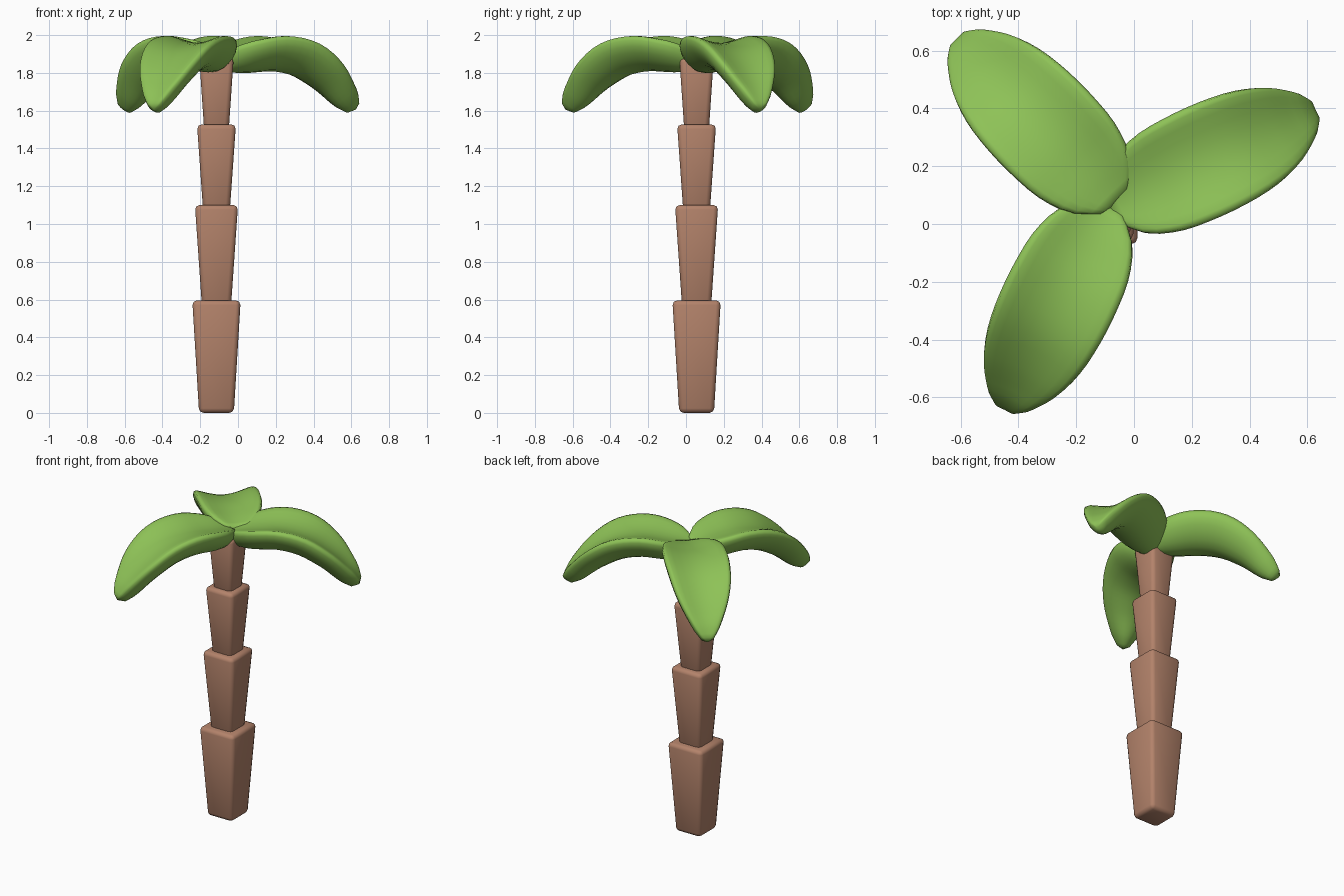
import bpy, bmesh, math
from mathutils import Vector

if "Cube" in bpy.data.objects:
    bpy.data.objects.remove(bpy.data.objects["Cube"])


def material(name, rgb):
    m = bpy.data.materials.new(name)
    m.diffuse_color = (*rgb, 1)
    m.use_nodes = True
    m.node_tree.nodes["Principled BSDF"].inputs["Base Color"].default_value = m.diffuse_color
    return m


BARK = material("brown bark", (0.45, 0.225, 0.145))
LEAF = material("leaf green", (0.27, 0.54, 0.095))
CX, CY = -0.114, 0.056


def make_object(name, bm, mat):
    bmesh.ops.recalc_face_normals(bm, faces=bm.faces)
    me = bpy.data.meshes.new(name)
    bm.to_mesh(me)
    bm.free()
    me.materials.append(mat)
    ob = bpy.data.objects.new(name, me)
    bpy.context.collection.objects.link(ob)
    for p in me.polygons:
        p.use_smooth = True
    return ob


# Tapered square trunk segment, wider at the top, with rounded edges
def trunk_segment(name, z0, z1, r0, r1):
    bm = bmesh.new()
    bmesh.ops.create_cube(bm, size=2)
    for v in bm.verts:
        r, z = (r1, z1) if v.co.z > 0 else (r0, z0)
        v.co = (CX + v.co.x * r, CY + v.co.y * r, z)
    bmesh.ops.bevel(bm, geom=bm.edges[:], offset=0.024, segments=2,
                    profile=0.5, affect='EDGES')
    make_object(name, bm, BARK)


def sample(table, x):
    # smooth (Catmull-Rom) interpolation over evenly spaced values
    n = len(table) - 1
    i = min(int(x * n), n - 1)
    f = x * n - i
    a, b, c, d = (table[max(0, min(n, i + k))] for k in (-1, 0, 1, 2))
    return b + 0.5 * f * (c - a + f * (2 * a - 5 * b + 4 * c - d + f * (3 * (b - c) + d - a)))


# Leaf tables: centre line (distance out, height), half width, half thickness
PATH = [Vector(p) for p in ((0, 1.872), (0.14, 1.896), (0.29, 1.91), (0.44, 1.878),
                            (0.575, 1.795), (0.675, 1.70), (0.75, 1.618))]
WIDTH = [0.075, 0.15, 0.184, 0.195, 0.195, 0.184, 0.16, 0.124, 0.084, 0.04]
THICK = [0.055, 0.07, 0.074, 0.075, 0.075, 0.074, 0.07, 0.066, 0.06, 0.038]


# Thick drooping leaf with its rims lifted above the midrib
def leaf(name, ox, oy, angle, raise_base=0.0, rings=22, sides=24):
    bm = bmesh.new()
    a = math.radians(angle)
    out = Vector((math.cos(a), math.sin(a), 0))
    side = Vector((-math.sin(a), math.cos(a), 0))
    loops = []
    for i in range(rings + 1):
        s = i / rings
        p = sample(PATH, s)
        t = (sample(PATH, min(1, s + 0.02)) - sample(PATH, max(0, s - 0.02))).normalized()
        up = out * -t.y + Vector((0, 0, t.x))
        w, h = sample(WIDTH, s), sample(THICK, s)
        mid = Vector((ox, oy, p.y + raise_base * max(0, 1 - 3 * s))) + out * p.x
        ring = []
        for k in range(sides):
            q = 2 * math.pi * k / sides
            u, v = math.cos(q), math.sin(q)
            v = math.copysign(abs(v) ** 0.75, v)
            lift = 0.09 * (u * u - 0.3) * (w / 0.195)
            ring.append(bm.verts.new(mid + side * (u * w) + up * (v * h + lift)))
        loops.append(ring)
    for r0, r1 in zip(loops, loops[1:]):
        for k in range(sides):
            j = (k + 1) % sides
            bm.faces.new((r0[k], r0[j], r1[j], r1[k]))
    # rounded ends
    for ring, d in ((loops[0], -0.022), (loops[-1], 0.022)):
        c = sum((v.co for v in ring), Vector()) / sides
        direction = out if d < 0 else (out * 0.7 - Vector((0, 0, 0.7)))
        tip = bm.verts.new(c + direction * d)
        for k in range(sides):
            bm.faces.new((ring[k], ring[(k + 1) % sides], tip))
    make_object(name, bm, LEAF)


trunk_segment("trunk_bottom", 0.0, 0.595, 0.092, 0.128)
trunk_segment("trunk_lower", 0.55, 1.10, 0.076, 0.114)
trunk_segment("trunk_upper", 1.06, 1.527, 0.070, 0.103)
trunk_segment("trunk_top", 1.48, 1.88, 0.064, 0.091)

leaf("leaf_right", -0.073, 0.068, 25)
leaf("leaf_back", -0.07, 0.09, 134.5, 0.015)
leaf("leaf_front", -0.103, 0.05, 243.5, 0.007)
